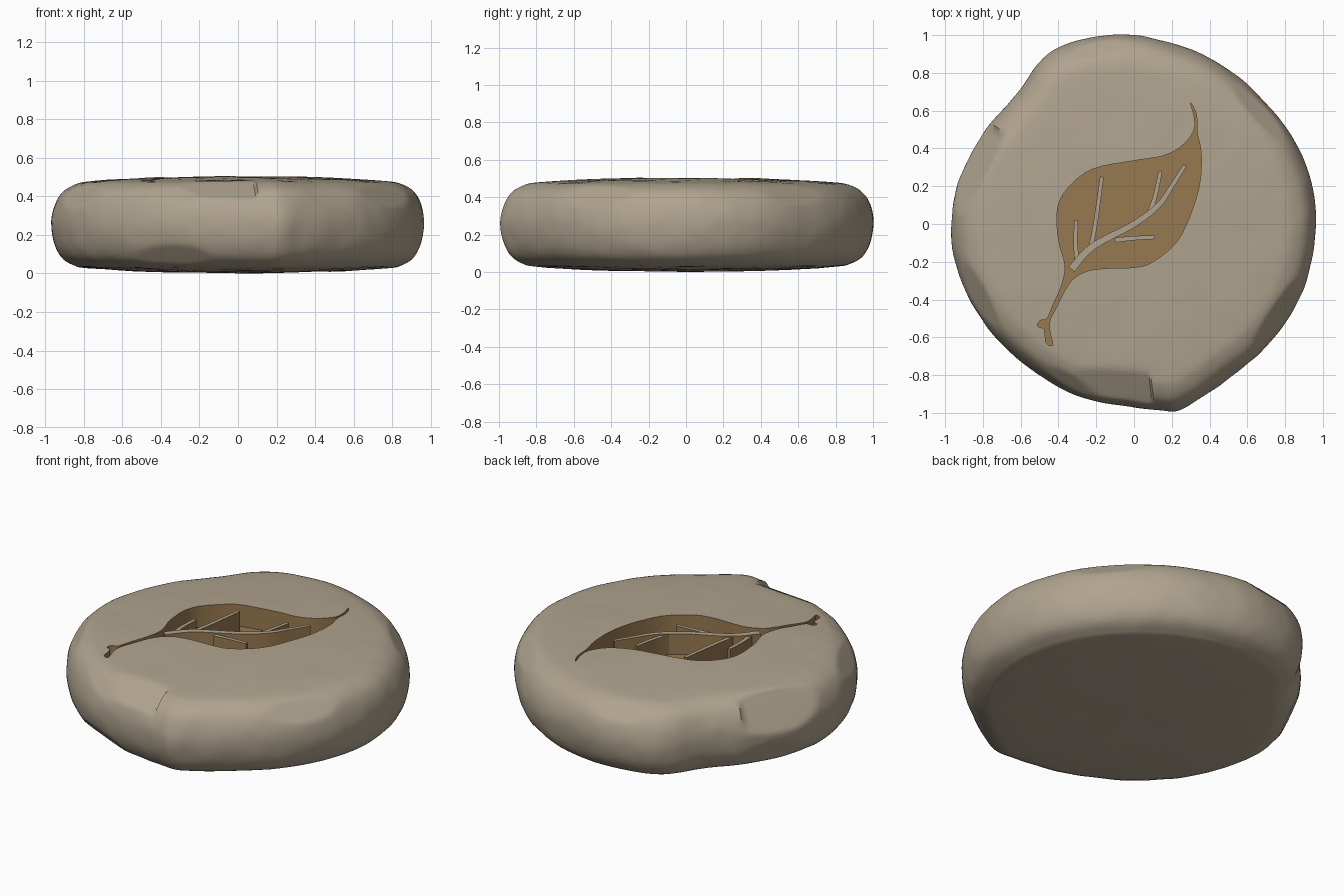
import bpy
import bmesh
from math import cos, sin, radians, degrees, atan2
from mathutils import Vector, noise

if "Cube" in bpy.data.objects:
    bpy.data.objects.remove(bpy.data.objects["Cube"])


def material(name, rgb):
    m = bpy.data.materials.new(name)
    m.use_nodes = True
    m.diffuse_color = (*rgb, 1)
    bsdf = m.node_tree.nodes["Principled BSDF"]
    bsdf.inputs["Base Color"].default_value = (*rgb, 1)
    bsdf.inputs["Roughness"].default_value = 0.9
    return m


MATERIALS = [material("warm_stone", (0.435, 0.37, 0.275)),
             material("carved_brown", (0.31, 0.19, 0.078))]


def spline(points, steps, closed=False):
    """Catmull-Rom curve through 2D points."""
    pts = [Vector(p) for p in points]
    n = len(pts)
    get = (lambda i: pts[i % n]) if closed else (lambda i: pts[max(0, min(n - 1, i))])
    out = []
    for i in range(n if closed else n - 1):
        a, b, c, d = (get(i + k) for k in (-1, 0, 1, 2))
        for s in range(steps):
            t = s / steps
            out.append(0.5 * (2 * b + (c - a) * t + (2 * a - 5 * b + 4 * c - d) * t * t
                              + (3 * b - a - 3 * c + d) * t ** 3))
    if not closed:
        out.append(pts[-1])
    return out


def add_object(name, bm):
    bmesh.ops.recalc_face_normals(bm, faces=bm.faces)
    mesh = bpy.data.meshes.new(name)
    bm.to_mesh(mesh)
    bm.free()
    for m in MATERIALS:
        mesh.materials.append(m)
    ob = bpy.data.objects.new(name, mesh)
    bpy.context.collection.objects.link(ob)
    return ob


def prism(name, outline, low, high):
    """Upright solid from a 2D outline, brown all round."""
    bm = bmesh.new()
    base = bm.faces.new([bm.verts.new((p[0], p[1], low)) for p in outline])
    side = bmesh.ops.extrude_face_region(bm, geom=[base])["geom"]
    bmesh.ops.translate(bm, vec=(0, 0, high - low),
                        verts=[v for v in side if isinstance(v, bmesh.types.BMVert)])
    for f in bm.faces:
        f.material_index = 1
    return add_object(name, bm)


def finish(ob, angle):
    bpy.ops.object.select_all(action="DESELECT")
    ob.select_set(True)
    bpy.context.view_layer.objects.active = ob
    for mod in list(ob.modifiers):
        bpy.ops.object.modifier_apply(modifier=mod.name)
    bpy.ops.object.shade_smooth_by_angle(angle=radians(angle))


# Stone outline: angle in degrees and radius
RIM = [(0, .965), (15, .962), (30, .955), (45, .95), (60, .957), (75, .975), (90, 1),
       (105, 1.015), (115, 1.015), (122, .985), (130, .935), (137, .92), (150, .935),
       (165, .955), (180, .967), (195, .965), (210, .955), (225, .945), (240, .945),
       (255, .96), (270, .972), (278, .995), (283, 1.015), (289, .995), (300, .96),
       (315, .955), (330, .96), (345, .963)]
rim = [Vector((r * cos(radians(a)), r * sin(radians(a)))) for a, r in RIM]
rim = spline(rim, 8, closed=True)

# Stone cross-section: fraction of the radius and height
PROFILE = [(.02, .508), (.3, .505), (.6, .493), (.8, .48), (.88, .463), (.945, .422),
           (.985, .35), (1, .26), (.985, .16), (.945, .087), (.88, .047), (.8, .03),
           (.5, .012), (.02, .003)]
section = spline(PROFILE, 5)

verts = []
for f, z in section:
    for p in rim:
        v = Vector((p.x * f, p.y * f, z))
        lump = noise.noise(v * 4) * .007 + noise.noise(v * 11) * .003
        side = Vector((p.x, p.y, 0)).normalized() * min(1, f ** 6)
        up = Vector((0, 0, (z - .255) / .255))
        verts.append(v + (side + up * .5) * lump)

# Worn chips: direction, tilt, depth, and the sector around the direction they fill
CHIPS = [(265, 60, .028, -40, 11),
         (-33, 40, .018, -40, 40),
         (42, 42, .015, -40, 40),
         (207, 38, .017, -40, 40),
         (246, 42, .012, -40, 40),
         (246, -42, .016, -40, 40),
         (100, 45, .014, -40, 40),
         (154, 30, .042, -9, 40),
         (152, -25, .016, -40, 40)]
for angle, tilt, depth, start, end in CHIPS:
    a, t = radians(angle), radians(tilt)
    n = Vector((cos(a) * cos(t), sin(a) * cos(t), sin(t)))
    limit = max(v.dot(n) for v in verts) - depth
    for v in verts:
        over = v.dot(n) - limit
        turn = (degrees(atan2(v.y, v.x)) - angle + 180) % 360 - 180
        if over > 0 and start < turn < end:
            v -= n * over * .95

low = min(v.z for v in verts)
bm = bmesh.new()
loop = len(rim)
bv = [bm.verts.new((v.x, v.y, v.z - low)) for v in verts]
rings = [bv[i:i + loop] for i in range(0, len(bv), loop)]
for a, b in zip(rings, rings[1:]):
    for i in range(loop):
        j = (i + 1) % loop
        bm.faces.new((a[i], b[i], b[j], a[j]))

# Close both ends with small fans
for ring in (rings[0], rings[-1]):
    middle = sum((v.co for v in ring), Vector()) / loop
    hub = bm.verts.new(middle)
    for i in range(loop):
        bm.faces.new((ring[i - 1], ring[i], hub))
stone = add_object("stone_disc", bm)

# Leaf recess with stem and pointed tip
FLOOR, TOP = .37, .497
LEAF = [(.30, .64), (.33, .58), (.335, .48), (.355, .38), (.35, .23), (.31, .08),
        (.23, -.09), (.1, -.2), (0, -.23), (-.15, -.235), (-.25, -.25), (-.32, -.29),
        (-.365, -.35), (-.405, -.43), (-.445, -.51), (-.445, -.57), (-.43, -.64),
        (-.465, -.63), (-.475, -.56), (-.51, -.54), (-.495, -.51), (-.46, -.5),
        (-.425, -.42), (-.385, -.33), (-.365, -.22), (-.4, -.08), (-.405, .08),
        (-.35, .19), (-.22, .29), (0, .335), (.15, .36), (.25, .41), (.315, .49),
        (.32, .56)]
cutter = prism("leaf_cutter", spline(LEAF, 4, closed=True), FLOOR, .7)
cutter.hide_render = True
cut = stone.modifiers.new("leaf_recess", "BOOLEAN")
cut.operation = "DIFFERENCE"
cut.solver = "EXACT"
cut.use_self = True
cut.object = cutter
finish(stone, 38)
bpy.data.objects.remove(cutter)


# Raised veins, stone on top and brown down the sides
def vein(name, path, start, end, top):
    pts = spline(path, 6)
    left, right = [], []
    for i, p in enumerate(pts):
        d = (pts[min(i + 1, len(pts) - 1)] - pts[max(i - 1, 0)]).normalized()
        t = i / (len(pts) - 1)
        across = Vector((-d.y, d.x)) * (start + (end - start) * t) / 2
        left.append(p + across)
        right.append(p - across)
    ob = prism(name, left + right[::-1], FLOOR - .02, top)
    for f in ob.data.polygons:
        f.material_index = 0 if f.normal.z > .5 else 1
    finish(ob, 38)


vein("main_vein", [(-.33, -.24), (-.22, -.12), (0, .0), (.13, .1), (.2, .2), (.27, .31)],
     .042, .02, TOP)
SIDE_VEINS = {"upper_left_vein": [(-.23, -.13), (-.205, 0), (-.17, .25)],
              "upper_right_vein": [(.08, .06), (.11, .14), (.14, .28)],
              "lower_left_vein": [(-.3, -.2), (-.31, -.1), (-.305, .02)],
              "lower_right_vein": [(-.1, -.085), (0, -.075), (.11, -.07)]}
for name, path in SIDE_VEINS.items():
    vein(name, path, .026, .02, TOP - .008)
